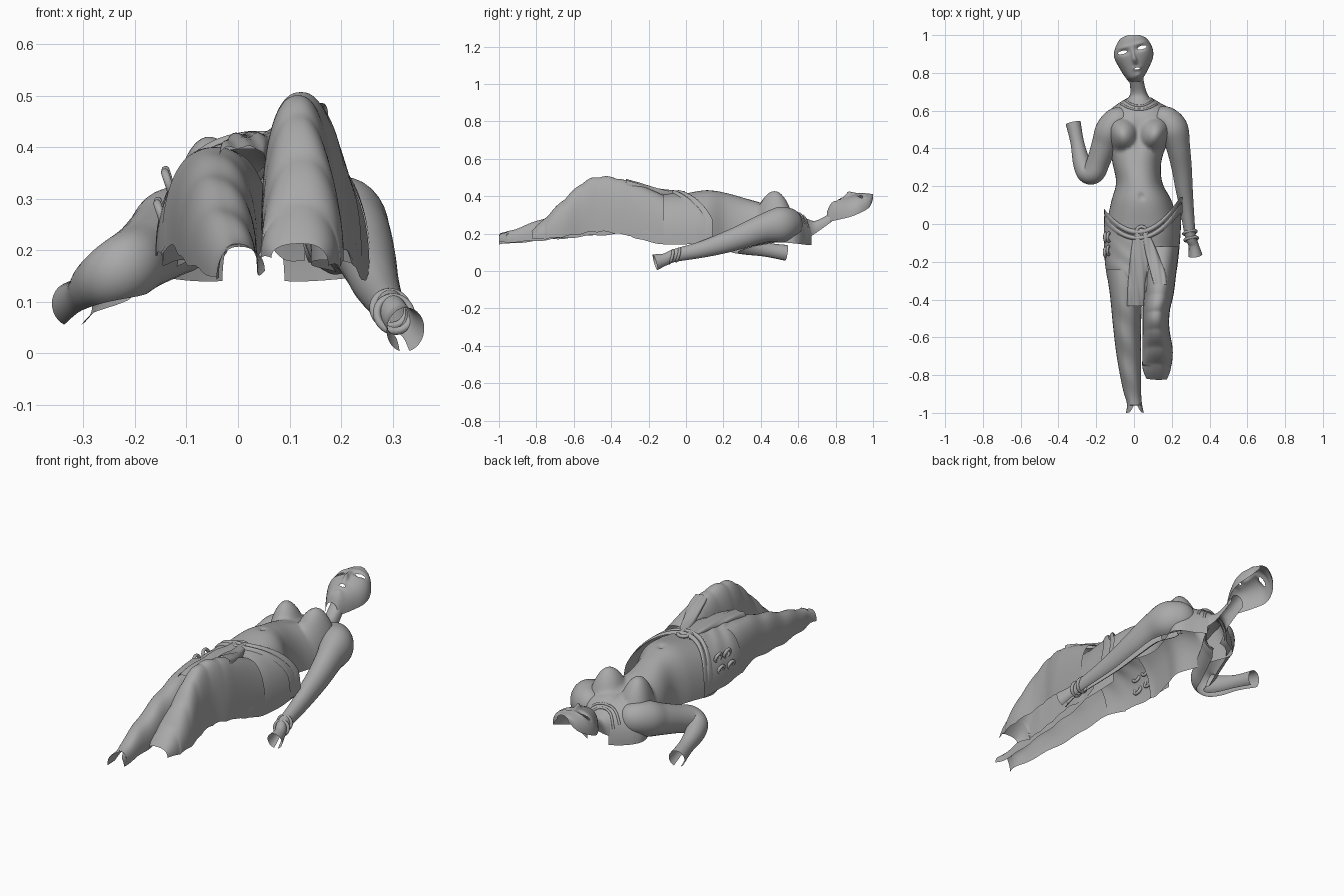
import bpy, bmesh, math
from mathutils import Vector

stone = bpy.data.materials.new("grey stone")
stone.diffuse_color = (0.40, 0.40, 0.40, 1)


def spline(rows, n):
    """Smoothly interpolate rows of numbers (Catmull-Rom)."""
    out = []
    for i in range(len(rows) - 1):
        a, b, c, d = (rows[max(0, min(len(rows) - 1, i + k))] for k in (-1, 0, 1, 2))
        for s in range(n):
            t = s / n
            out.append([0.5 * (2 * q + (r - p) * t + (2 * p - 5 * q + 4 * r - w) * t * t
                               + (3 * q - p - 3 * r + w) * t ** 3)
                        for p, q, r, w in zip(a, b, c, d)])
    out.append(list(rows[-1]))
    return out


def grid(name, rings, hole=None):
    """Skin rows of points into a smooth open shell."""
    bm = bmesh.new()
    vs = [[bm.verts.new(p) for p in ring] for ring in rings]
    for r0, r1 in zip(vs, vs[1:]):
        for i in range(len(r0) - 1):
            quad = (r0[i], r1[i], r1[i + 1], r0[i + 1])
            if hole:
                c = sum((v.co for v in quad), Vector()) / 4
                if hole(c.x, c.y):
                    continue
            bm.faces.new(quad)
    me = bpy.data.meshes.new(name)
    bm.to_mesh(me)
    bm.free()
    ob = bpy.data.objects.new(name, me)
    bpy.context.collection.objects.link(ob)
    me.materials.append(stone)
    me.polygons.foreach_set("use_smooth", [True] * len(me.polygons))
    return ob


def shell(name, rows, warp=None, n=8, seg=40, off=0.0, power=0.85, hole=None):
    """Arched shell; rows are (y, left x, right x, left edge z, right edge z, top z)."""
    rings = []
    for y, xl, xr, zl, zr, zt in spline(rows, n):
        ring = []
        for i in range(seg + 1):
            a = math.pi * (1 - i / seg)
            c, s = math.cos(a), max(0, math.sin(a))
            u = math.copysign(abs(c) ** power, c)
            x = (xl + xr) / 2 + u * ((xr - xl) / 2 + off)
            base = zl + (zr - zl) * (u + 1) / 2
            z = base + (zt + off - base) * s ** power
            ring.append(warp(x, y, z) if warp else (x, y, z))
        rings.append(ring)
    return grid(name, rings, hole)


def limb(name, path, lo=-65, hi=245, n=8, seg=28, tall=1.0):
    """Tube open underneath; path rows are (x, y, z, radius)."""
    pts = spline(path, n)
    rings = []
    for i, p in enumerate(pts):
        t = (Vector(pts[min(i + 1, len(pts) - 1)][:3]) - Vector(pts[max(i - 1, 0)][:3])).normalized()
        side = t.cross(Vector((0, 0, 1))).normalized()
        up = side.cross(t) * tall
        ring = []
        for k in range(seg + 1):
            a = math.radians(lo + (hi - lo) * k / seg)
            ring.append(Vector(p[:3]) + p[3] * (side * math.cos(a) + up * math.sin(a)))
        rings.append(ring)
    return grid(name, rings)


def ring_trim(name, loc, R, r, rot):
    bpy.ops.mesh.primitive_torus_add(location=loc, rotation=rot, major_radius=R, minor_radius=r,
                                     major_segments=28, minor_segments=10)
    ob = bpy.context.object
    ob.name = name
    ob.data.materials.append(stone)
    bpy.ops.object.shade_smooth()


def bump(x, y, cx, cy, rx, ry):
    return math.exp(-((x - cx) / rx) ** 2 - ((y - cy) / ry) ** 2)


# Torso with breasts, navel and midline
def torso_warp(x, y, z):
    for cx in (-0.072, 0.12):
        d = math.hypot(x - cx, y - 0.475) / 0.086
        if d < 1 and z > 0.2:
            z += 0.095 * (1 - d * d) ** 0.95 * (1 + 2.0 * (abs(x - 0.024) - 0.094))
    z -= 0.014 * bump(x, y, 0.04, 0.145, 0.012, 0.015)
    z -= 0.012 * bump(x, y, 0.024, 0.48, 0.02, 0.09)
    return x, y, z


torso = shell("torso", [(0.67, -0.03, 0.09, 0.14, 0.14, 0.255), (0.64, -0.08, 0.14, 0.14, 0.14, 0.285),
                        (0.60, -0.13, 0.205, 0.145, 0.145, 0.312), (0.55, -0.15, 0.225, 0.15, 0.15, 0.335),
                        (0.45, -0.13, 0.185, 0.16, 0.16, 0.355), (0.33, -0.115, 0.145, 0.17, 0.17, 0.385),
                        (0.22, -0.095, 0.15, 0.18, 0.18, 0.415), (0.12, -0.12, 0.20, 0.18, 0.18, 0.432),
                        (0.0, -0.145, 0.235, 0.17, 0.17, 0.415), (-0.05, -0.145, 0.235, 0.18, 0.18, 0.405)],
              torso_warp, n=9, seg=64)

# Neck and necklace laid on the chest
neck = shell("neck", [(0.80, -0.03, 0.045, 0.28, 0.28, 0.33), (0.74, -0.022, 0.055, 0.235, 0.235, 0.29),
                      (0.69, -0.02, 0.07, 0.20, 0.20, 0.268), (0.655, -0.04, 0.095, 0.18, 0.18, 0.276),
                      (0.61, -0.07, 0.13, 0.18, 0.18, 0.30)])
bpy.context.view_layer.update()


def surface_z(x, y):
    hits = [ob.ray_cast(Vector((x, y, 1)), Vector((0, 0, -1))) for ob in (torso, neck)]
    return max([h[1].z for h in hits if h[0]] + [0.2])


for w, y0 in ((0.085, 0.625), (0.11, 0.605)):
    loop = [(0.027 + w * c, y0 + 0.04 * c * c) for c in (-0.85, -0.6, -0.3, 0, 0.3, 0.6, 0.85)]
    limb("necklace", [(x, y, surface_z(x, y), 0.006) for x, y in loop], 0, 360, 4, 8)


# Face mask with nose, brows, lips and cut eye and mouth openings
def face_uv(x, y):
    a = -0.25
    dx, dy = x, y - 0.885
    return dx * math.cos(a) - dy * math.sin(a), dx * math.sin(a) + dy * math.cos(a)


def face_warp(x, y, z):
    if z < 0.33:
        return x, y, z
    u, v = face_uv(x, y)
    z += 0.022 * bump(u, v, 0, -0.018, 0.011, 0.022) + 0.010 * bump(u, v, 0, 0.015, 0.009, 0.03)
    for s in (-1, 1):
        z -= 0.014 * bump(u, v, s * 0.045, 0.036, 0.026, 0.014)
        z += 0.004 * bump(u, v, s * 0.045, 0.062, 0.035, 0.01)
    z += 0.008 * bump(u, v, 0, -0.062, 0.022, 0.014) + 0.008 * bump(u, v, 0, -0.1, 0.02, 0.014)
    return x, y, z


def face_hole(x, y):
    u, v = face_uv(x, y)
    eye = any(((u - s * 0.053) / 0.025) ** 2 + ((v - 0.038) / 0.009) ** 2 < 1 for s in (-1, 1))
    return eye or (u / 0.015) ** 2 + ((v + 0.064) / 0.006) ** 2 < 1


shell("face_mask", [(1.0, -0.03, 0.03, 0.385, 0.385, 0.41), (0.98, -0.072, 0.07, 0.34, 0.34, 0.413),
                    (0.93, -0.10, 0.098, 0.31, 0.31, 0.413), (0.88, -0.104, 0.10, 0.29, 0.29, 0.402),
                    (0.82, -0.074, 0.075, 0.275, 0.275, 0.38), (0.775, -0.045, 0.05, 0.265, 0.265, 0.358),
                    (0.755, -0.03, 0.038, 0.26, 0.26, 0.32)], face_warp, n=18, seg=90, hole=face_hole)

# Arms, bracelets
limb("left_arm", [(-0.05, 0.555, 0.24, 0.06), (-0.09, 0.545, 0.245, 0.072), (-0.127, 0.495, 0.235, 0.078),
                  (-0.152, 0.43, 0.215, 0.070), (-0.185, 0.34, 0.19, 0.062), (-0.213, 0.275, 0.17, 0.060),
                  (-0.25, 0.272, 0.15, 0.054), (-0.278, 0.33, 0.132, 0.046), (-0.30, 0.43, 0.112, 0.036),
                  (-0.322, 0.535, 0.095, 0.040)], tall=1.1)
limb("right_arm", [(0.13, 0.56, 0.245, 0.06), (0.17, 0.55, 0.25, 0.072), (0.208, 0.50, 0.245, 0.08),
                   (0.233, 0.41, 0.225, 0.064), (0.252, 0.30, 0.183, 0.054), (0.265, 0.19, 0.145, 0.046),
                   (0.28, 0.08, 0.113, 0.037), (0.298, -0.06, 0.082, 0.029), (0.315, -0.11, 0.062, 0.027),
                   (0.325, -0.165, 0.046, 0.037)], lo=-75, hi=255, tall=1.2)
for y, x, z in ((-0.045, 0.296, 0.086), (-0.08, 0.303, 0.076)):
    ring_trim("bracelet", (x, y, z), 0.034, 0.008, (math.radians(75), 0, 0.2))


# Skirt with dipping waistline
def waist_shift(x, y, z):
    f = max(0, min(1, (y + 0.22) / 0.2))
    return x, y + f * (min(0.17, 3.4 * (x - 0.02) ** 2) - 0.04), z + 0.003 * math.sin(38 * x + 60 * y) * (1 - f)


skirt_rows = [(0.0, -0.155, 0.255, 0.19, 0.16, 0.42), (-0.13, -0.16, 0.245, 0.19, 0.14, 0.415),
              (-0.25, -0.148, 0.225, 0.20, 0.17, 0.415), (-0.36, -0.125, 0.205, 0.22, 0.21, 0.40)]
shell("skirt", skirt_rows, waist_shift, n=12, seg=64)
for k in range(2):
    y0 = 0.012 - k * 0.035
    shell("belt", [(y0 - d, -0.153, 0.252, 0.19, 0.16, 0.418 + e)
                   for d, e in ((0, -0.004), (0.006, 0.006), (0.02, 0.008), (0.03, -0.004))],
          waist_shift, n=3, seg=64, off=0.005)


# Legs in draped cloth with rippled folds
def right_fold(x, y, z):
    w = max(0, min(1, (-y - 0.25) * 5))
    t = abs(math.sin(34 * y + 90 * (x - 0.12) ** 2))
    return x, y + (1.5 * (x - 0.13) ** 2 if y < -0.75 else 0), z + w * 0.008 * (t - 0.5)


def left_fold(x, y, z):
    w = max(0, min(1, (-y - 0.3) * 5))
    notch = 0.05 * math.exp(-((x - 0.008) / 0.02) ** 2) if y < -0.965 else 0
    return x, y + notch, z + w * 0.004 * math.sin(36 * y + 30 * x)


shell("right_leg", [(-0.12, 0.03, 0.24, 0.24, 0.18, 0.405), (-0.25, 0.045, 0.225, 0.22, 0.18, 0.46),
                    (-0.37, 0.05, 0.21, 0.22, 0.20, 0.495), (-0.46, 0.045, 0.19, 0.23, 0.21, 0.503),
                    (-0.55, 0.045, 0.187, 0.21, 0.20, 0.472), (-0.67, 0.045, 0.205, 0.19, 0.18, 0.365),
                    (-0.77, 0.045, 0.195, 0.185, 0.17, 0.265), (-0.825, 0.065, 0.175, 0.185, 0.17, 0.215)],
      right_fold, n=12, seg=44)
shell("left_leg", [(-0.24, -0.149, 0.06, 0.19, 0.24, 0.40), (-0.37, -0.128, 0.045, 0.21, 0.20, 0.395),
                   (-0.55, -0.11, 0.037, 0.185, 0.185, 0.35), (-0.71, -0.09, 0.037, 0.17, 0.17, 0.295),
                   (-0.87, -0.06, 0.037, 0.155, 0.155, 0.24), (-0.95, -0.038, 0.042, 0.145, 0.155, 0.215),
                   (-1.0, -0.042, 0.052, 0.14, 0.16, 0.203)], left_fold, n=12, seg=44)


# Pleated front apron and sash tail
def pleat(x, y, z):
    return x, y, z + 0.003 * math.sin(150 * (x + 0.12 * y))


shell("apron", [(-0.03, 0.0, 0.075, 0.405, 0.405, 0.426), (-0.18, -0.02, 0.08, 0.405, 0.405, 0.428),
                (-0.33, -0.033, 0.06, 0.39, 0.39, 0.418), (-0.435, -0.037, 0.052, 0.375, 0.375, 0.40)],
      pleat, power=0.6)
shell("right_sash_tail", [(-0.04, 0.035, 0.075, 0.41, 0.40, 0.426), (-0.15, 0.06, 0.125, 0.42, 0.41, 0.440),
                          (-0.25, 0.085, 0.165, 0.45, 0.43, 0.470), (-0.32, 0.105, 0.175, 0.47, 0.45, 0.489)],
      pleat, power=0.6)

# Belt knot and hip ornaments
ring_trim("belt_knot", (0.04, -0.042, 0.420), 0.028, 0.009, (0, 0, 0))
bpy.ops.mesh.primitive_uv_sphere_add(segments=20, ring_count=10, radius=0.022, location=(0.04, -0.042, 0.416))
knot = bpy.context.object
knot.name = "knot_centre"
knot.scale.z = 0.6
knot.data.materials.append(stone)
bpy.ops.object.shade_smooth()
for y, z in ((-0.07, 0.335), (-0.07, 0.275), (-0.14, 0.33), (-0.15, 0.27)):
    ring_trim("hip_scroll", (-0.150 + 0.25 * max(0, z - 0.27), y, z), 0.022, 0.008, (0, math.radians(72), 0))
